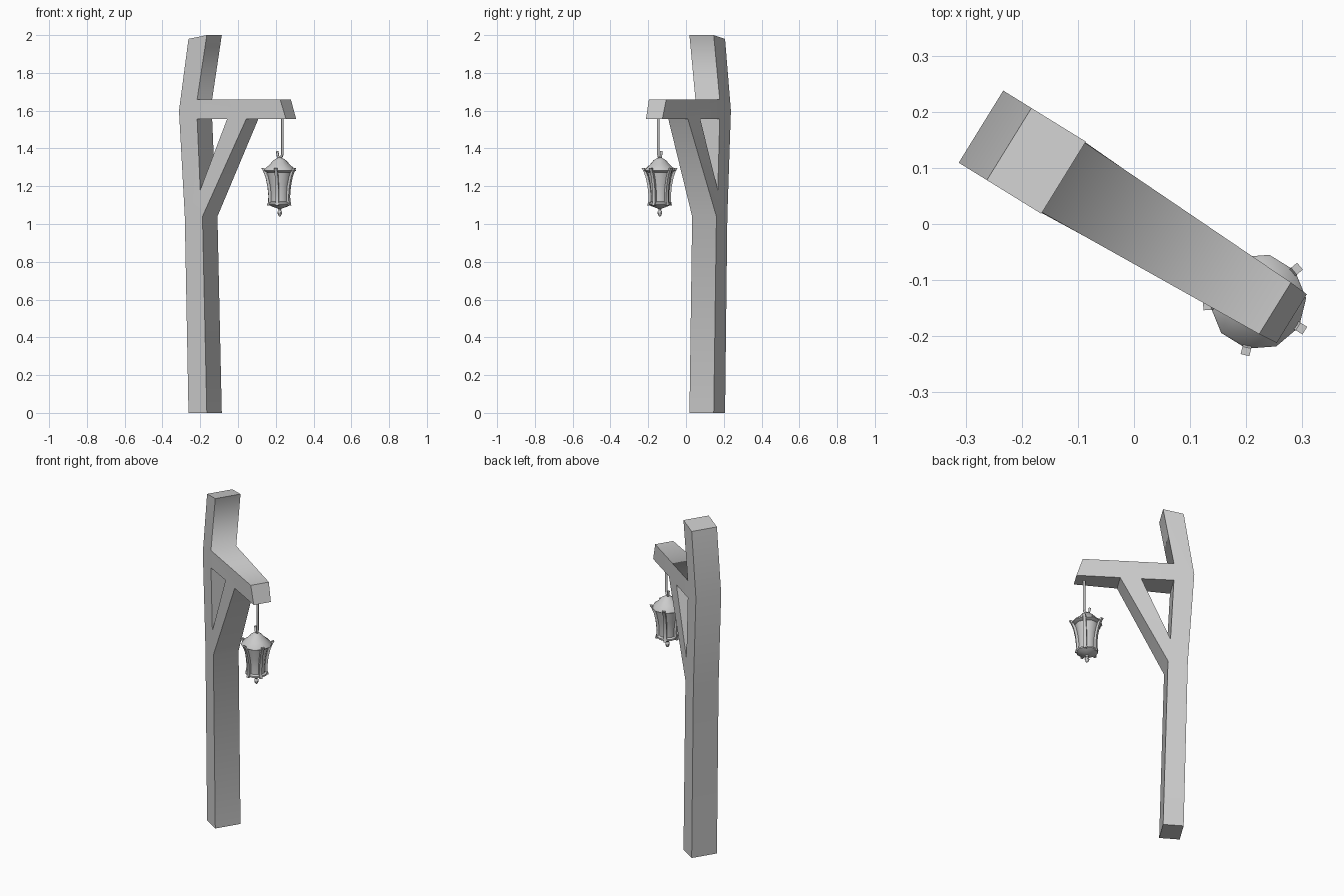
import bpy, bmesh, math
from mathutils import Matrix, Vector

if "Cube" in bpy.data.objects:
    bpy.data.objects.remove(bpy.data.objects["Cube"])

grey = bpy.data.materials.new("plain_grey")
grey.use_nodes = True
grey.diffuse_color = (0.6, 0.6, 0.6, 1)
grey.node_tree.nodes["Principled BSDF"].inputs["Base Color"].default_value = (0.6, 0.6, 0.6, 1)

# Local x runs along the arm, local y across it; origin at the post top centre
ANGLE = math.radians(-31.7)
FRAME = Matrix.Translation((-0.174, 0.1125, 0)) @ Matrix.Rotation(ANGLE, 4, "Z")
LAMP = FRAME @ Matrix.Translation((0.468, -0.006, 0))


def finish(name, bm, matrix, angle=40, soft=()):
    """Smooth shading with sharp creases, except the listed soft edges."""
    bmesh.ops.recalc_face_normals(bm, faces=bm.faces)
    for f in bm.faces:
        f.smooth = True
    for e in bm.edges:
        e.smooth = e in soft or (len(e.link_faces) == 2
                                 and e.calc_face_angle(0) < math.radians(angle))
    bm.transform(matrix)
    mesh = bpy.data.meshes.new(name)
    bm.to_mesh(mesh)
    bm.free()
    mesh.materials.append(grey)
    obj = bpy.data.objects.new(name, mesh)
    bpy.context.collection.objects.link(obj)
    return obj


def lathe(name, profile, sides):
    bm = bmesh.new()
    rings = []
    for r, z in profile:
        rings.append([bm.verts.new((r * math.cos(2 * math.pi * i / sides),
                                    r * math.sin(2 * math.pi * i / sides), z))
                      for i in range(sides)])
    for a, b in zip(rings, rings[1:]):
        for i in range(sides):
            j = (i + 1) % sides
            bm.faces.new((a[i], a[j], b[j], b[i]))
    bm.faces.new(rings[0])
    bm.faces.new(rings[-1])
    return finish(name, bm, LAMP)


# Wooden post, arm and brace: named outline points (along, height, half width)
W = 0.0755
points = {
    "b0": (-0.057, 0, W), "b1": (-0.08, 1.04, W), "b2": (-0.116, 1.6, W),
    "b3": (-0.057, 1.98, W), "f0": (0.057, 0, W), "f1": (0.03, 1.04, W),
    "f2": (0.016, 1.18, W), "f3": (-0.003, 1.555, W), "f4": (-0.003, 1.66, W),
    "f5": (0.057, 2.0, W), "a1": (0.5, 1.66, 0.054), "a2": (0.535, 1.555, 0.051),
    "m1": (0.177, 1.555, 0.066), "m2": (0.293, 1.555, 0.061),
}
bm = bmesh.new()
near = {k: bm.verts.new((u, -w, z)) for k, (u, z, w) in points.items()}
far = {k: bm.verts.new((u, w, z)) for k, (u, z, w) in points.items()}
for panel in ("b0 f0 f1 b1", "b1 f1 f2", "b1 f2 f3 b2", "b2 f3 f4", "b2 f4 f5 b3",
              "f3 m1 m2 a2 a1 f4", "f1 m2 m1 f2"):
    for side in (near, far):
        bm.faces.new([side[k] for k in panel.split()])
for loop in ("b0 f0 f1 m2 a2 a1 f4 f5 b3 b2 b1", "f2 f3 m1"):
    keys = loop.split()
    for k, n in zip(keys, keys[1:] + keys[:1]):
        bm.faces.new((near[k], near[n], far[n], far[k]))
elbow = bm.edges.get((near["f4"], far["f4"]))
finish("wooden_post_with_arm", bm, FRAME, 30, (elbow,))

# Lantern roof, body, base and finial
lathe("lantern_roof", [(0.066, 1.272), (0.086, 1.282), (0.083, 1.29), (0.056, 1.312),
                       (0.034, 1.337), (0.018, 1.347), (0.008, 1.352)], 10)
lathe("lantern_body", [(0.05, 1.11), (0.049, 1.16), (0.055, 1.21), (0.068, 1.276)], 10)
lathe("lantern_base", [(0.014, 1.083), (0.045, 1.094), (0.061, 1.103),
                       (0.061, 1.112), (0.05, 1.118)], 10)
lathe("lantern_finial", [(0.003, 1.04), (0.008, 1.046), (0.013, 1.058), (0.012, 1.066),
                         (0.006, 1.073), (0.009, 1.08), (0.015, 1.09)], 8)

# Five curved ribs around the body
spine = [(0.098, 1.297), (0.088, 1.28), (0.076, 1.25), (0.065, 1.2), (0.06, 1.15),
         (0.061, 1.12), (0.067, 1.098)]
bm = bmesh.new()
for k in range(5):
    turn = Matrix.Rotation(2 * math.pi * k / 5, 3, "Z")
    rings = [[bm.verts.new(turn @ Vector((r + d, s, z)))
              for d, s in ((0, -0.008), (0, 0.008), (-0.014, 0.008), (-0.014, -0.008))]
             for r, z in spine]
    for a, b in zip(rings, rings[1:]):
        for i in range(4):
            j = (i + 1) % 4
            bm.faces.new((a[i], a[j], b[j], b[i]))
    bm.faces.new(rings[0])
    bm.faces.new(rings[-1])
finish("lantern_ribs", bm, LAMP)

# Hanging rod ending in a hook
curve = bpy.data.curves.new("hanging_hook", "CURVE")
curve.dimensions = "3D"
curve.bevel_depth = 0.007
curve.bevel_resolution = 1
curve.use_fill_caps = True
path = [(0.016, 1.57), (0.016, 1.37), (0.011, 1.357), (0, 1.351), (-0.011, 1.357),
        (-0.016, 1.385)]
spline = curve.splines.new("POLY")
spline.points.add(len(path) - 1)
for p, (u, z) in zip(spline.points, path):
    p.co = (*(LAMP @ Vector((u, 0, z))), 1)
curve.materials.append(grey)
bpy.context.collection.objects.link(bpy.data.objects.new("hanging_hook", curve))
